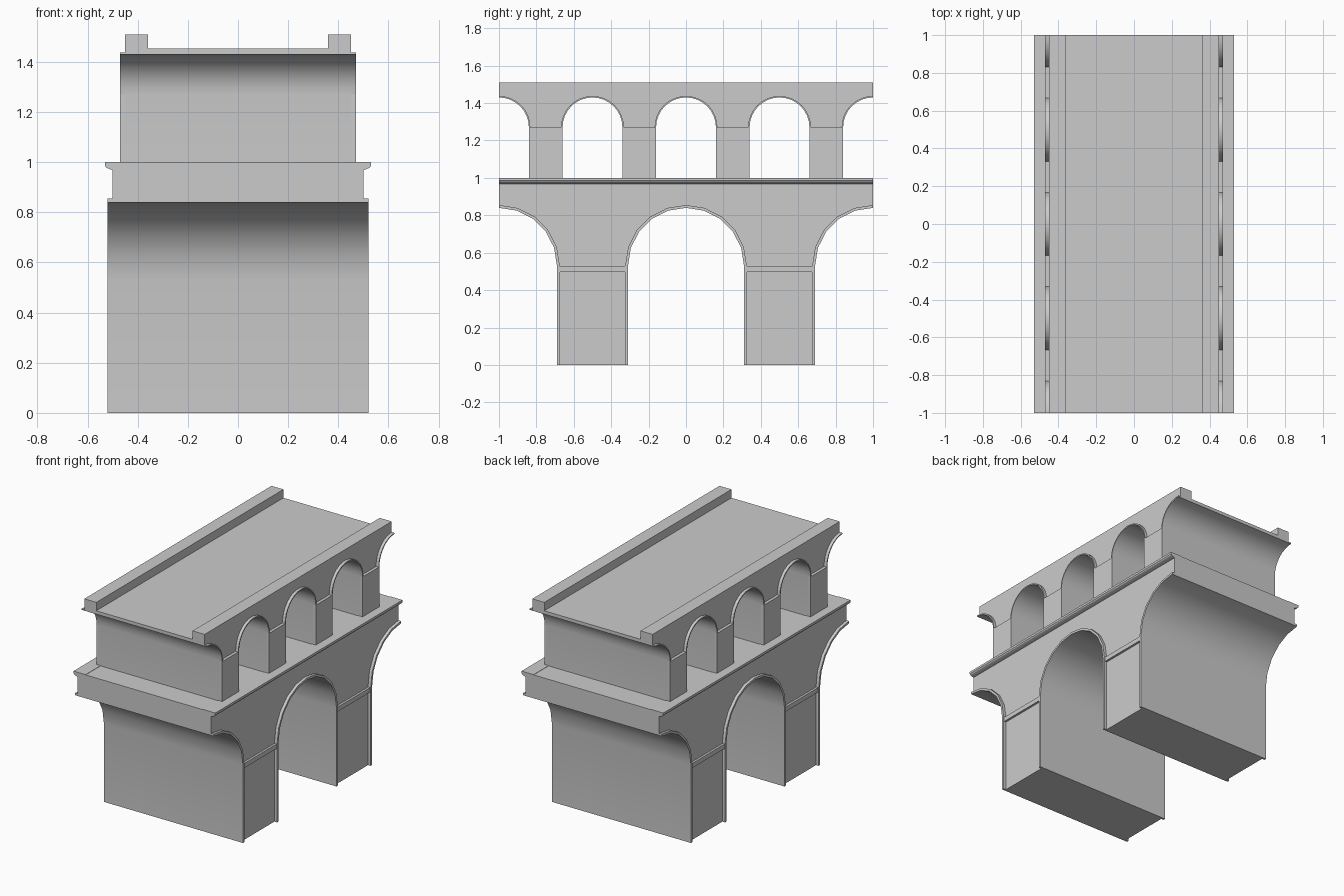
import bpy, bmesh, math

if "Cube" in bpy.data.objects:
    bpy.data.objects.remove(bpy.data.objects["Cube"])


def prism(name, pts, a, b, axis='x'):
    """Extrude a closed 2D outline: (y, z) along x, or (x, z) along y."""
    bm = bmesh.new()
    put = (lambda p, t: (t, p[0], p[1])) if axis == 'x' else (lambda p, t: (p[0], t, p[1]))
    lo = [bm.verts.new(put(p, a)) for p in pts]
    hi = [bm.verts.new(put(p, b)) for p in pts]
    bm.faces.new(lo)
    bm.faces.new(hi)
    n = len(pts)
    for i in range(n):
        j = (i + 1) % n
        bm.faces.new((lo[i], lo[j], hi[j], hi[i]))
    bmesh.ops.recalc_face_normals(bm, faces=bm.faces)
    me = bpy.data.meshes.new(name)
    bm.to_mesh(me)
    bm.free()
    ob = bpy.data.objects.new(name, me)
    bpy.context.collection.objects.link(ob)
    bpy.ops.object.select_all(action='DESELECT')
    ob.select_set(True)
    bpy.context.view_layer.objects.active = ob
    bpy.ops.object.shade_smooth_by_angle(angle=math.radians(30))
    return ob


def box(name, y0, y1, z0, z1, a, b):
    return prism(name, [(y0, z0), (y1, z0), (y1, z1), (y0, z1)], a, b)


def arch(c, r, base, spring, seg):
    """Opening outline from -y to +y, cut to half at the ends of the model."""
    a0, a1 = (seg if c <= -1 else 0), (seg if c >= 1 else 2 * seg)
    pts = [(c - r * math.cos(math.pi * i / (2 * seg)),
            spring + r * math.sin(math.pi * i / (2 * seg))) for i in range(a0, a1 + 1)]
    if base < spring:
        if c > -1:
            pts.insert(0, (c - r, base))
        if c < 1:
            pts.append((c + r, base))
    return pts


def tier(name, centres, r, base, spring, top, half_w, out, trim, trim_base, seg):
    # wall with arched openings
    outline = [p for c in centres for p in arch(c, r, base, spring, seg)]
    prism(name + "_wall", outline + [(1, top), (-1, top)], -half_w, half_w)
    # raised trim round each opening, both sides
    for c in centres:
        inner = arch(c, r, trim_base, spring, seg)
        outer = arch(c, r + trim, trim_base, spring, seg)
        for a, b in ((half_w, out), (-out, -half_w)):
            prism(name + "_arch_trim", inner + outer[::-1], a, b)


tier("lower", (-1, 0, 1), 0.31, 0, 0.53, 0.998, 0.50, 0.52, 0.015, 0, 5)
tier("upper", (-1, -0.5, 0, 0.5, 1), 0.16, 0.998, 1.27, 1.453, 0.45, 0.47, 0.008, 1.27, 8)

for s in (-1, 1):
    # springing bands on the lower piers
    for y in (-0.5, 0.5):
        box("springing_band", y - 0.175, y + 0.175, 0.497, 0.528, s * 0.50, s * 0.515)
    # thicker facing on the upper piers
    for y in (-0.75, -0.25, 0.25, 0.75):
        box("upper_pier_facing", y - 0.09, y + 0.09, 0.998, 1.27, s * 0.45, s * 0.47)
    # parapet
    box("parapet", -1, 1, 1.453, 1.51, s * 0.36, s * 0.45)

# cornice slab between the tiers
half = [(0.50, 0.968), (0.525, 0.978), (0.53, 0.985), (0.53, 1.0)]
for s in (-1, 1):
    prism("cornice", [(s * x, z) for x, z in half] + [(s * 0.44, 1.0), (s * 0.44, 0.968)],
          -1, 1, 'y')
